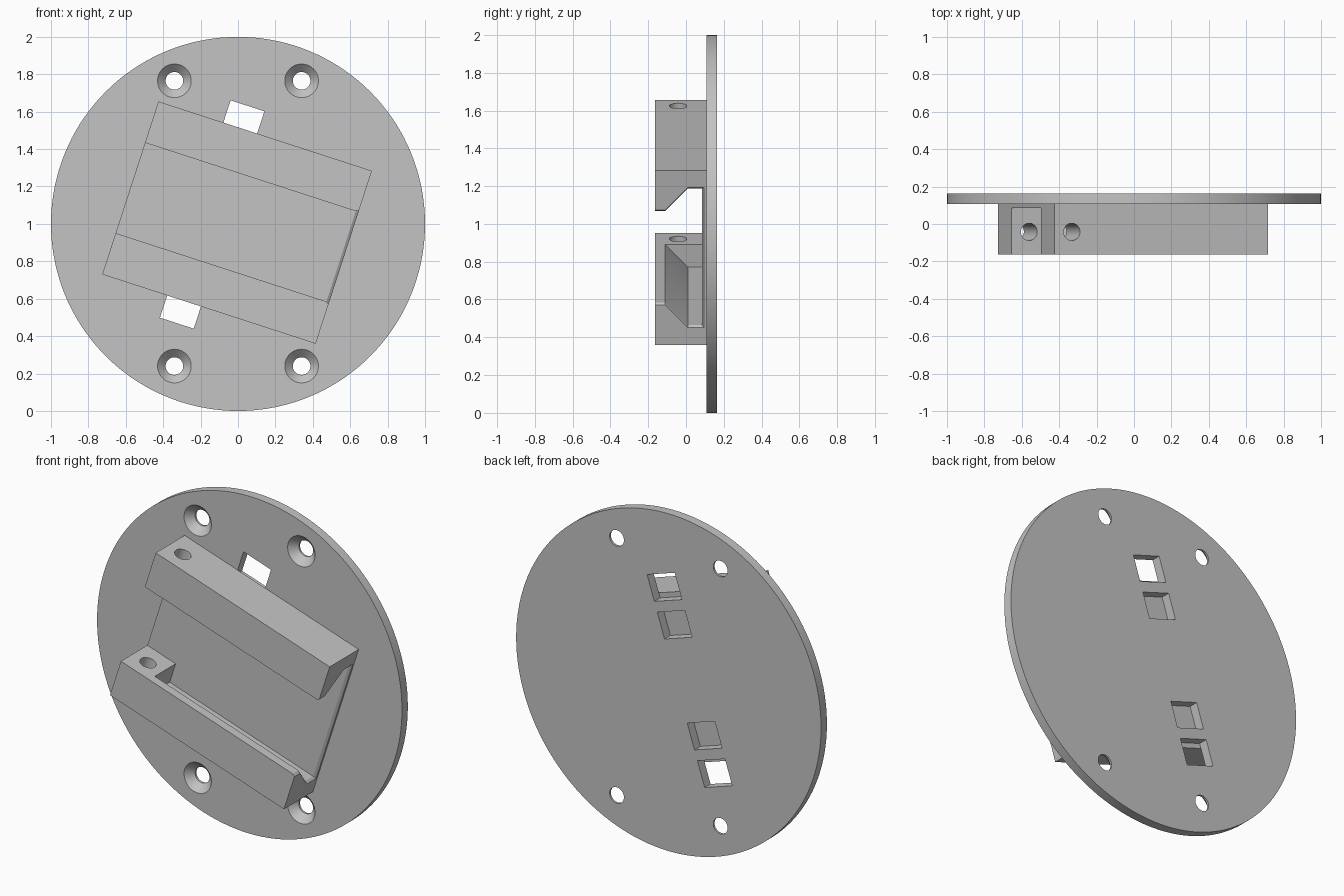
import bpy, bmesh, math
from mathutils import Matrix, Vector

cube = bpy.data.objects.get("Cube")
if cube:
    bpy.data.objects.remove(cube, do_unlink=True)

BACK, SEAT, FRONT = 0.163, 0.108, -0.163   # depth of plate back, plate front, rail front
FLOOR = 0.085                              # channel floor
HALF_W, HALF_H, LIP, UNDERCUT = 0.6, 0.486, 0.254, 0.38
TILT = Matrix.Translation((-0.005, 0, 1.007)) @ Matrix.Rotation(math.radians(18), 4, 'Y')

grey = bpy.data.materials.new("plain grey")
grey.use_nodes = True
colour = (0.55, 0.55, 0.55, 1)
grey.diffuse_color = colour
grey.node_tree.nodes["Principled BSDF"].inputs["Base Color"].default_value = colour


def loft(name, rings, matrix=Matrix()):
    """Closed solid through a list of equally long point rings."""
    bm = bmesh.new()
    loops = [[bm.verts.new(matrix @ Vector(p)) for p in ring] for ring in rings]
    n = len(loops[0])
    for a, b in zip(loops, loops[1:]):
        for i in range(n):
            j = (i + 1) % n
            bm.faces.new((a[i], a[j], b[j], b[i]))
    bm.faces.new(loops[0][::-1])
    bm.faces.new(loops[-1])
    bmesh.ops.recalc_face_normals(bm, faces=bm.faces)
    mesh = bpy.data.meshes.new(name)
    bm.to_mesh(mesh)
    bm.free()
    mesh.materials.append(grey)
    obj = bpy.data.objects.new(name, mesh)
    bpy.context.collection.objects.link(obj)
    return obj


def box(name, u, y, v, matrix=TILT):
    return loft(name, [[(u[0], d, v[0]), (u[1], d, v[0]), (u[1], d, v[1]), (u[0], d, v[1])]
                       for d in y], matrix)


def turned(name, steps, matrix, sides):
    """Round solid along local y from (depth, radius) steps."""
    angles = [2 * math.pi * i / sides for i in range(sides)]
    return loft(name, [[(r * math.cos(a), d, r * math.sin(a)) for a in angles]
                       for d, r in steps], matrix)


def cut(target, cutter):
    cutter.hide_render = True
    bpy.context.view_layer.objects.active = target
    mod = target.modifiers.new("cut", 'BOOLEAN')
    mod.operation, mod.solver, mod.object = 'DIFFERENCE', 'EXACT', cutter
    bpy.ops.object.modifier_apply(modifier=mod.name)
    bpy.data.objects.remove(cutter, do_unlink=True)


# Round mounting plate
plate = turned("round_plate", [(SEAT, 1), (BACK, 1)], Matrix.Translation((0, 0, 1)), 144)

# Countersunk screw holes
for x in (-0.34, 0.34):
    for z in (0.24, 1.765):
        cut(plate, turned("screw_cutter",
                          [(0.09, 0.108), (SEAT, 0.09), (0.151, 0.047), (0.2, 0.047)],
                          Matrix.Translation((x, 0, z)), 48))

# Rectangular strap slots, two above and two below the middle
for v in (-0.534, -0.318, 0.318, 0.534):
    cut(plate, box("slot_cutter", (-0.235, -0.045), (0, 0.3), (v - 0.077, v + 0.077)))

# Slide bracket with two undercut rails
bracket = box("slide_bracket", (-HALF_W, HALF_W), (FRONT, SEAT), (-HALF_H, HALF_H))


def channel_ring(u, grow):
    half = [(LIP + grow, -0.3), (LIP + grow, -0.11), (UNDERCUT + grow, 0.01),
            (UNDERCUT + grow, FLOOR + grow)]
    return [(u, y, v) for v, y in half] + [(u, y, -v) for v, y in reversed(half)]


# Undercut channel, slightly flared at its open end
cut(bracket, channel_ring and loft("channel_cutter", [
    channel_ring(-0.405, 0), channel_ring(HALF_W - 0.015, 0),
    channel_ring(HALF_W, 0.01), channel_ring(HALF_W + 0.1, 0.01)], TILT))

# Straight gap between the solid rail ends
cut(bracket, box("gap_cutter", (-0.8, -0.3), (-0.3, FLOOR), (-LIP, LIP)))

# Pin hole through both rail ends
pin = TILT @ Matrix.Translation((-0.502, -0.042, 0)) @ Matrix.Rotation(math.pi / 2, 4, 'X')
cut(bracket, turned("pin_cutter", [(-0.7, 0.046), (0.7, 0.046)], pin, 40))

# Smooth round surfaces, sharp edges kept
bpy.ops.object.select_all(action='DESELECT')
for obj in (plate, bracket):
    obj.select_set(True)
bpy.context.view_layer.objects.active = plate
bpy.ops.object.shade_smooth_by_angle(angle=math.radians(25))
